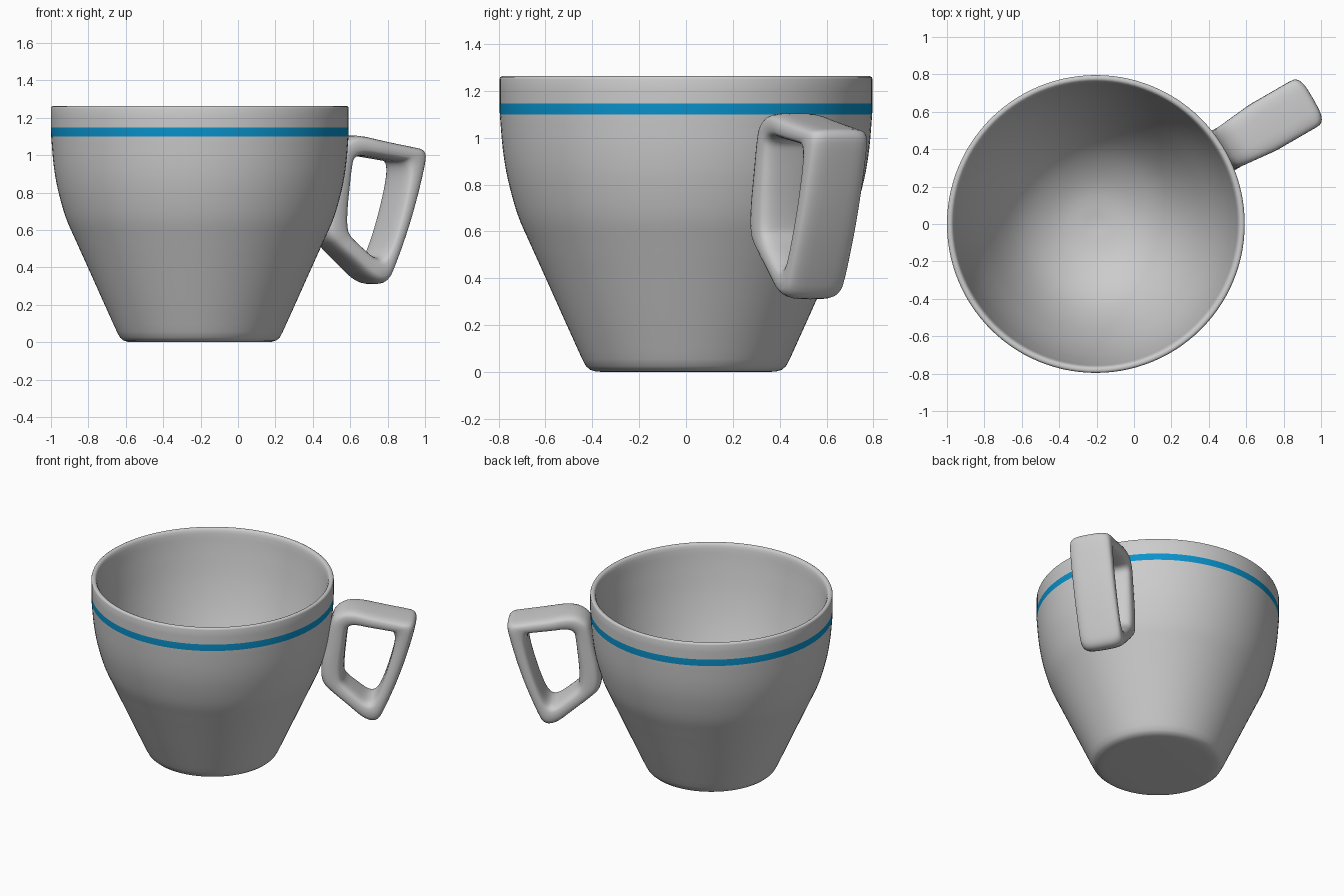
import bpy, bmesh, math
from mathutils import Vector

if "Cube" in bpy.data.objects:
    bpy.data.objects.remove(bpy.data.objects["Cube"])

CUP_X = -0.204                 # cup axis
HANDLE_ANGLE = math.radians(30)
STRIPE = (1.10, 1.147)


def material(name, rgb):
    m = bpy.data.materials.new(name)
    m.diffuse_color = (*rgb, 1)
    m.use_nodes = True
    m.node_tree.nodes["Principled BSDF"].inputs["Base Color"].default_value = m.diffuse_color
    return m


grey = material("light_grey", (0.6, 0.6, 0.6))
blue = material("stripe_blue", (0.003, 0.29, 0.6))


def spline(points, steps=4):
    """Catmull-Rom curve through the points."""
    p = [Vector(q) for q in points]
    p = [2 * p[0] - p[1]] + p + [2 * p[-1] - p[-2]]
    out = []
    for a, b, c, d in zip(p, p[1:], p[2:], p[3:]):
        for k in range(steps):
            t = k / steps
            out.append(0.5 * (2 * b + (c - a) * t + (2 * a - 5 * b + 4 * c - d) * t * t
                              + (3 * b - a - 3 * c + d) * t ** 3))
    return out + [p[-2]]


def finish(name, bm, mats):
    bmesh.ops.recalc_face_normals(bm, faces=bm.faces)
    mesh = bpy.data.meshes.new(name)
    bm.to_mesh(mesh)
    bm.free()
    for m in mats:
        mesh.materials.append(m)
    ob = bpy.data.objects.new(name, mesh)
    bpy.context.collection.objects.link(ob)
    ob.location.x = CUP_X
    bpy.context.view_layer.objects.active = ob
    ob.select_set(True)
    bpy.ops.object.shade_smooth_by_angle(angle=math.radians(45))
    ob.select_set(False)
    return ob


# Cup: one lathed profile, outside from the base up, over the lip, down the bowl
base = [(0, 0), (0.34, 0), (0.385, 0.002), (0.41, 0.01), (0.427, 0.025)]
wall = spline([(0.443, 0.055), (0.52, 0.225), (0.603, 0.41), (0.664, 0.545),
               (0.718, 0.67), (0.76, 0.82), (0.782, 0.95), (0.795, STRIPE[0])])
lip = [(0.796, STRIPE[1]), (0.796, 1.2), (0.796, 1.25), (0.793, 1.259), (0.786, 1.263),
       (0.776, 1.263), (0.768, 1.259), (0.762, 1.25)]
bowl = spline([(0.757, 1.23), (0.737, 1.1), (0.695, 0.9), (0.625, 0.68), (0.515, 0.44),
               (0.38, 0.26), (0.2, 0.145), (0, 0.11)])
profile = [Vector(q) for q in base] + wall + [Vector(q) for q in lip] + bowl

bm = bmesh.new()
verts = [bm.verts.new((r, 0, z)) for r, z in profile]
edges = [bm.edges.new(e) for e in zip(verts, verts[1:])]
bmesh.ops.spin(bm, geom=verts + edges, cent=(0, 0, 0), axis=(0, 0, 1),
               angle=math.tau, steps=112, use_duplicate=False)
bmesh.ops.remove_doubles(bm, verts=bm.verts, dist=1e-4)
for f in bm.faces:                       # painted band on the outside
    c = f.calc_center_median()
    if STRIPE[0] < c.z < STRIPE[1] and c.xy.length > 0.78:
        f.material_index = 1
finish("cup", bm, [grey, blue])

# Handle: closed loop of paired (outer r, outer z, inner r, inner z) stations
loop = [(0.78, 1.00, 0.89, 0.92), (0.81, 1.07, 0.90, 0.98), (0.91, 1.115, 0.95, 1.00),
        (1.10, 1.075, 1.06, 0.985), (1.27, 1.045, 1.15, 0.972), (1.345, 1.03, 1.20, 0.965),
        (1.335, 0.95, 1.21, 0.88), (1.25, 0.66, 1.16, 0.68), (1.145, 0.40, 1.105, 0.52),
        (1.095, 0.305, 1.065, 0.46), (1.01, 0.32, 1.02, 0.455), (0.90, 0.415, 0.95, 0.51),
        (0.79, 0.505, 0.87, 0.58), (0.72, 0.57, 0.865, 0.64), (0.72, 0.70, 0.87, 0.73),
        (0.755, 0.86, 0.88, 0.83)]
path = [Vector(q) for q in loop]
for _ in range(2):                       # corner-cutting smooths the loop
    path = [q for a, b in zip(path, path[1:] + path[:1])
            for q in (a * 0.75 + b * 0.25, a * 0.25 + b * 0.75)]

SIDES = 28
radial = Vector((math.cos(HANDLE_ANGLE), math.sin(HANDLE_ANGLE), 0))
across = Vector((-math.sin(HANDLE_ANGLE), math.cos(HANDLE_ANGLE), 0))


def power(v):                            # rounded-rectangle section
    return math.copysign(abs(v) ** 0.6, v)


bm = bmesh.new()
rings = []
for ro, zo, ri, zi in path:
    ring = []
    mid = (ro + ri) / 2                  # the grip is wider than the post at the cup
    half = 0.122 + 0.02 * min(1, max(0, (mid - 0.83) / 0.2))
    for k in range(SIDES):
        a = math.tau * k / SIDES
        u, s = power(math.cos(a)), power(math.sin(a)) * half
        r = mid + u * (ro - ri) / 2
        z = (zo + zi) / 2 + u * (zo - zi) / 2
        ring.append(bm.verts.new(radial * r + across * s + Vector((0, 0, z))))
    rings.append(ring)
for a, b in zip(rings, rings[1:] + rings[:1]):
    for k in range(SIDES):
        j = (k + 1) % SIDES
        bm.faces.new((a[k], a[j], b[j], b[k]))
finish("handle", bm, [grey])
